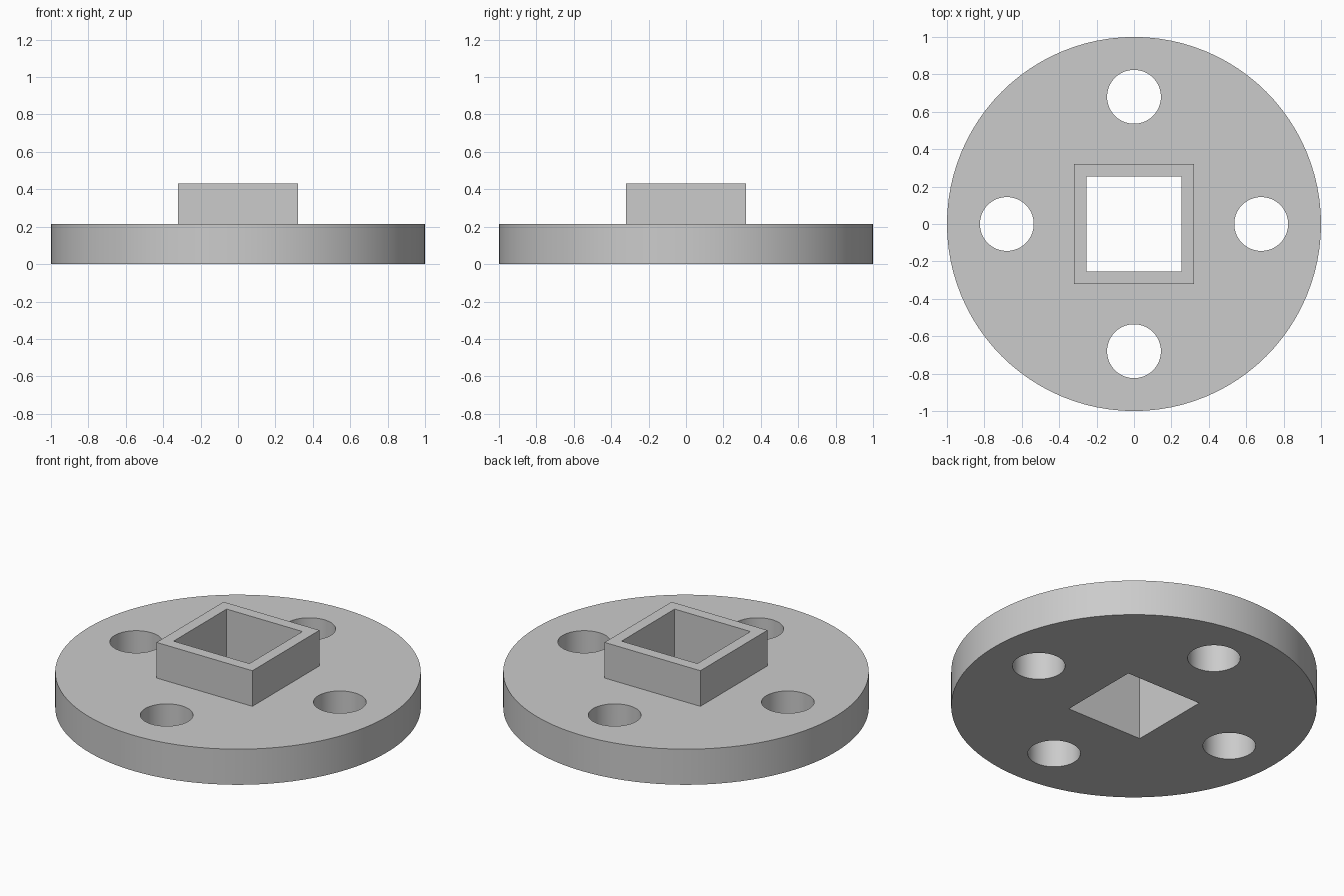
import bpy
import math

default = bpy.data.objects.get("Cube")
if default:
    bpy.data.objects.remove(default, do_unlink=True)

PLATE_H, TOTAL_H = 0.215, 0.43
BOSS, SOCKET = 0.64, 0.506
HOLE_R, HOLE_RING = 0.144, 0.68

grey = bpy.data.materials.new("plain grey")
grey.use_nodes = True
colour = (0.6, 0.6, 0.6, 1)
grey.diffuse_color = colour
grey.node_tree.nodes["Principled BSDF"].inputs["Base Color"].default_value = colour


def cylinder(name, radius, z0, z1, x=0, y=0, sides=96):
    bpy.ops.mesh.primitive_cylinder_add(vertices=sides, radius=radius, depth=z1 - z0,
                                        location=(x, y, (z0 + z1) / 2))
    bpy.context.object.name = name
    return bpy.context.object


def block(name, width, z0, z1):
    bpy.ops.mesh.primitive_cube_add(size=1, location=(0, 0, (z0 + z1) / 2))
    obj = bpy.context.object
    obj.name = name
    obj.scale = (width, width, z1 - z0)
    bpy.ops.object.transform_apply(location=False, rotation=False, scale=True)
    return obj


def combine(base, other, operation):
    mod = base.modifiers.new(other.name, 'BOOLEAN')
    mod.operation, mod.solver, mod.object = operation, 'EXACT', other
    bpy.ops.object.select_all(action='DESELECT')
    base.select_set(True)
    bpy.context.view_layer.objects.active = base
    bpy.ops.object.modifier_apply(modifier=mod.name)
    bpy.data.objects.remove(other, do_unlink=True)


# Round plate with a raised square boss
flange = cylinder("flange", 1, 0, PLATE_H)
combine(flange, block("square_boss", BOSS, PLATE_H / 2, TOTAL_H), 'UNION')

# Square socket straight through the middle
combine(flange, block("socket_cutter", SOCKET, -0.1, TOTAL_H + 0.1), 'DIFFERENCE')

# Four bolt holes around the plate
for i in range(4):
    a = i * math.pi / 2
    hole = cylinder("bolt_hole_cutter", HOLE_R, -0.1, PLATE_H + 0.1,
                    HOLE_RING * math.cos(a), HOLE_RING * math.sin(a), 64)
    combine(flange, hole, 'DIFFERENCE')

flange.data.materials.clear()
flange.data.materials.append(grey)
bpy.ops.object.shade_smooth_by_angle(angle=math.radians(30))
